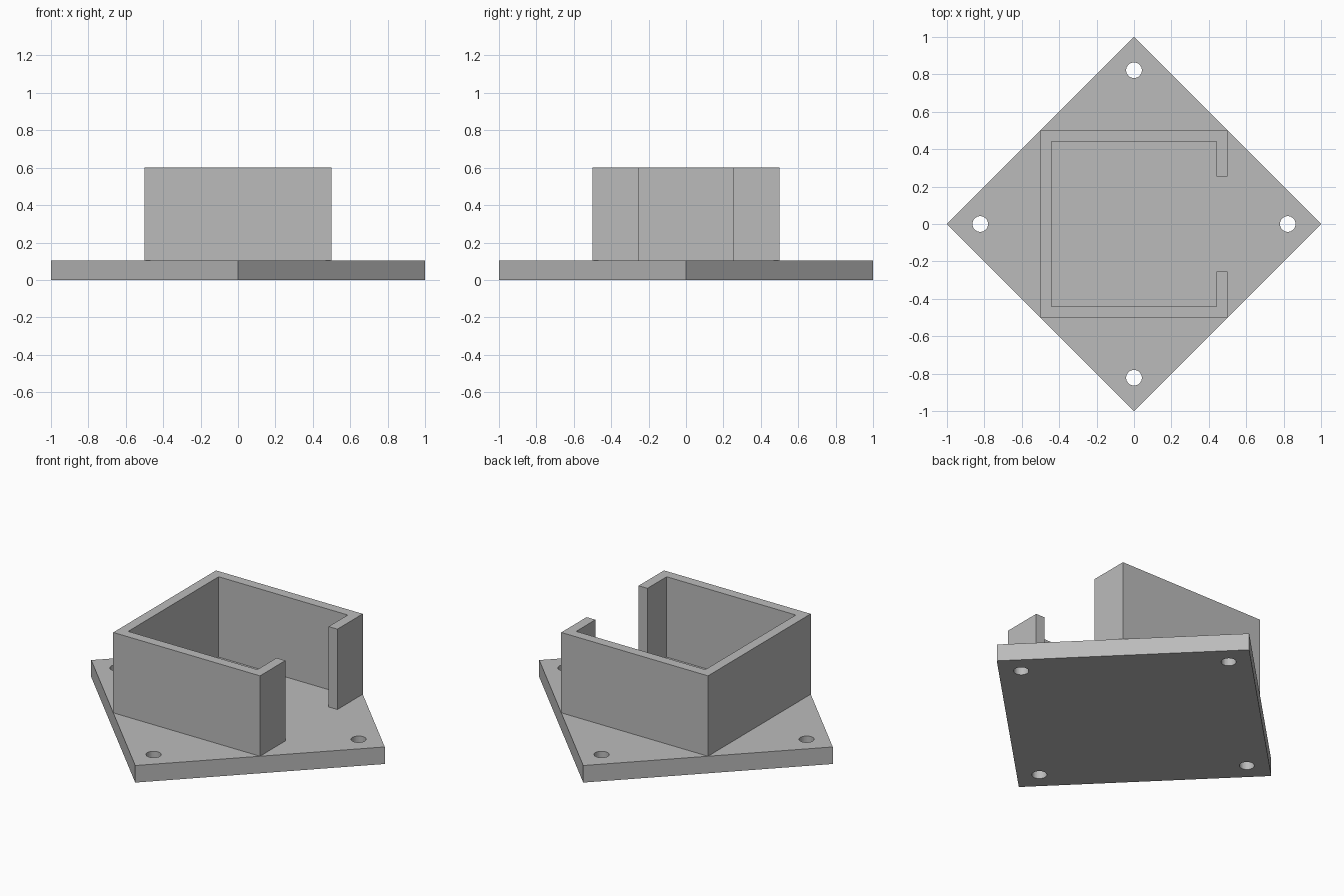
import bpy
import bmesh
from math import cos, sin, pi

cube = bpy.data.objects.get("Cube")
if cube:
    bpy.data.objects.remove(cube, do_unlink=True)

grey = bpy.data.materials.new("plain grey")
grey.use_nodes = True
colour = (0.5, 0.5, 0.5, 1)
grey.diffuse_color = colour
grey.node_tree.nodes["Principled BSDF"].inputs["Base Color"].default_value = colour


def ring(radius, sides, x=0, y=0):
    return [(x + radius * cos(2 * pi * i / sides), y + radius * sin(2 * pi * i / sides))
            for i in range(sides)]


def extrude_outline(name, loops, bottom, top):
    """Solid from a flat outline; loops after the first are holes."""
    curve = bpy.data.curves.new(name, "CURVE")
    curve.dimensions = "2D"
    curve.fill_mode = "BOTH"
    curve.extrude = (top - bottom) / 2
    for loop in loops:
        spline = curve.splines.new("POLY")
        spline.points.add(len(loop) - 1)
        for point, (x, y) in zip(spline.points, loop):
            point.co = (x, y, 0, 1)
        spline.use_cyclic_u = True
    helper = bpy.data.objects.new(name + " outline", curve)
    bpy.context.collection.objects.link(helper)
    bpy.context.view_layer.update()
    evaluated = helper.evaluated_get(bpy.context.evaluated_depsgraph_get())
    mesh = bpy.data.meshes.new_from_object(evaluated)
    bpy.data.objects.remove(helper, do_unlink=True)

    # Weld the caps to the sides and keep every face flat
    bm = bmesh.new()
    bm.from_mesh(mesh)
    bmesh.ops.remove_doubles(bm, verts=bm.verts, dist=0.0005)
    bmesh.ops.translate(bm, verts=bm.verts, vec=(0, 0, (top + bottom) / 2))
    bmesh.ops.dissolve_limit(bm, angle_limit=0.01, verts=bm.verts, edges=bm.edges)
    bmesh.ops.recalc_face_normals(bm, faces=bm.faces)
    for face in bm.faces:
        face.smooth = False
        face.material_index = 0
    bm.to_mesh(mesh)
    bm.free()
    mesh.materials.clear()
    mesh.materials.append(grey)
    obj = bpy.data.objects.new(name, mesh)
    bpy.context.collection.objects.link(obj)
    return obj


PLATE_TOP = 0.105

# Square plate set on its corner, with a screw hole near each corner
holes = [ring(0.042, 32, x, y) for x, y in ring(0.822, 4)]
extrude_outline("base_plate", [ring(1, 4)] + holes, 0, PLATE_TOP)

# Square wall, open on one side between two short lips
outer, inner, gap = 0.5, 0.44, 0.253
half = [(outer, gap), (outer, outer), (-outer, outer)]
half_inner = [(-inner, inner), (inner, inner), (inner, gap)]


def mirrored(points):
    return [(x, -y) for x, y in reversed(points)]


wall = half + mirrored(half) + mirrored(half_inner) + half_inner
extrude_outline("box_wall", [wall], PLATE_TOP, 0.6)
